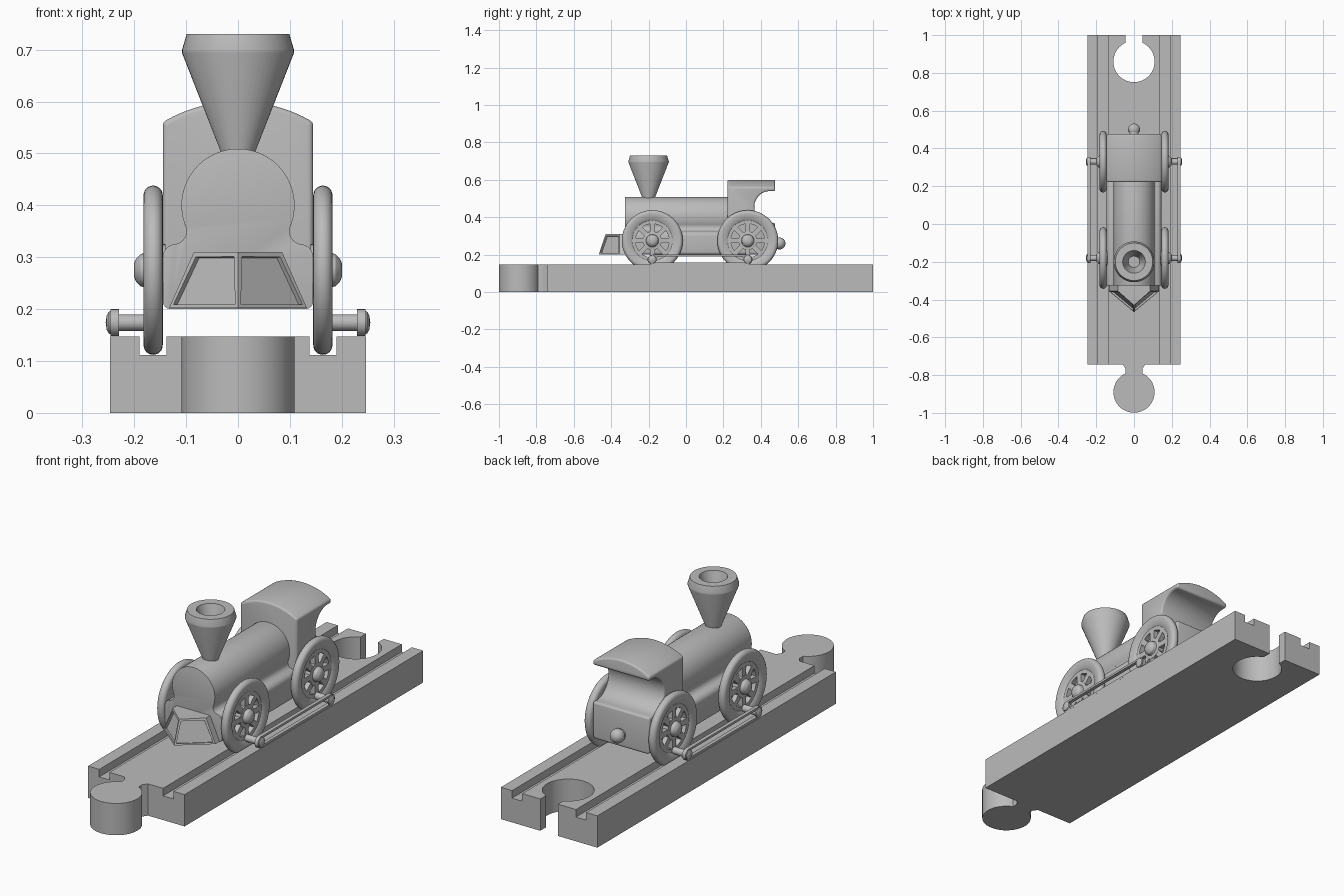
import bpy, bmesh
from math import pi, sin, cos, radians, asin
from mathutils import Vector, Matrix

if "Cube" in bpy.data.objects:
    bpy.data.objects.remove(bpy.data.objects["Cube"], do_unlink=True)

grey = bpy.data.materials.new("plain grey")
grey.use_nodes = True
grey.diffuse_color = (0.5, 0.5, 0.5, 1)
grey.node_tree.nodes["Principled BSDF"].inputs["Base Color"].default_value = (0.5, 0.5, 0.5, 1)


def build(name, bm):
    """Turn a bmesh into a scene object."""
    bmesh.ops.remove_doubles(bm, verts=bm.verts, dist=1e-5)
    bmesh.ops.recalc_face_normals(bm, faces=bm.faces)
    mesh = bpy.data.meshes.new(name)
    bm.to_mesh(mesh)
    bm.free()
    mesh.materials.append(grey)
    ob = bpy.data.objects.new(name, mesh)
    bpy.context.collection.objects.link(ob)
    return ob


def finish(ob, cutters=(), bevel=0):
    """Cut, round the sharp edges, bake the modifiers and smooth."""
    for c in cutters:
        c.hide_render = True
        m = ob.modifiers.new("cut", 'BOOLEAN')
        m.operation, m.solver, m.object = 'DIFFERENCE', 'EXACT', c
    if bevel:
        m = ob.modifiers.new("round", 'BEVEL')
        m.width, m.segments = bevel, 3
        m.limit_method, m.angle_limit = 'ANGLE', radians(45)
    bpy.ops.object.select_all(action='DESELECT')
    ob.select_set(True)
    bpy.context.view_layer.objects.active = ob
    if ob.modifiers:
        bpy.ops.object.convert(target='MESH')
    bpy.ops.object.shade_smooth_by_angle(angle=radians(32))
    for c in cutters:
        bpy.data.objects.remove(c, do_unlink=True)
    return ob


def arc(cx, cy, r, a, b, n=8):
    """Points of an arc, angles in degrees."""
    angles = [radians(a + (b - a) * i / n) for i in range(n + 1)]
    return [(cx + r * cos(t), cy + r * sin(t)) for t in angles]


def prism(name, pts, axis, a, b):
    """Extrude a flat outline along one axis from a to b."""
    place = {'x': lambda p, q, h: (h, p, q), 'y': lambda p, q, h: (p, h, q),
             'z': lambda p, q, h: (p, q, h)}[axis]
    bm = bmesh.new()
    lo = [bm.verts.new(place(p, q, a)) for p, q in pts]
    hi = [bm.verts.new(place(p, q, b)) for p, q in pts]
    bm.faces.new(lo)
    bm.faces.new(hi)
    for i in range(len(pts)):
        j = (i + 1) % len(pts)
        bm.faces.new((lo[i], lo[j], hi[j], hi[i]))
    return build(name, bm)


def lathe(name, pts, axis, centre, steps=48):
    """Spin a profile of (distance along axis, radius) about an axis."""
    ax = Vector(axis)
    out = Vector((0, 0, 1)) if abs(ax.z) < 0.5 else Vector((1, 0, 0))
    bm = bmesh.new()
    vs = [bm.verts.new(Vector(centre) + ax * h + out * r) for h, r in pts]
    es = [bm.edges.new(e) for e in zip(vs, vs[1:])]
    bmesh.ops.spin(bm, geom=vs + es, cent=centre, axis=ax, angle=2 * pi,
                   steps=steps, use_merge=True)
    return finish(build(name, bm))


def both_sides(half):
    """Mirror the right half of an outline, listed bottom to top."""
    return half + [(-x, y) for x, y in reversed(half) if abs(x) > 1e-4]


# Track with a peg at the front, a socket at the back and two wheel grooves
PEG_R, NECK = 0.109, 0.045
open_angle = asin(NECK / PEG_R) * 180 / pi
track_half = arc(0, -0.89, PEG_R, -90, 90 - open_angle, 24)
track_half += [(NECK, -0.765), (0.06, -0.743), (0.247, -0.743), (0.247, 1), (NECK, 1)]
track_half += arc(0, 0.86, PEG_R, 90 - open_angle, -90, 24)
track = prism("track", both_sides(track_half), 'z', 0, 0.147)
grooves = []
for side in (1, -1):
    x = side * 0.1635
    grooves.append(prism("groove_cutter", [(x - 0.026, 0.112), (x + 0.026, 0.112),
                                           (x + 0.026, 0.2), (x - 0.026, 0.2)], 'y', -0.9, 1.2))
finish(track, grooves)

# Boiler and chassis as one keyhole section
body_half = arc(0.13, 0.215, 0.015, -90, 0, 4) + arc(0.12, 0.3, 0.025, 0, 90, 6)
body_half += arc(0.1243, 0.35, 0.025, 270, 158.1) + arc(0, 0.4, 0.109, -21.9, 90, 24)
finish(prism("boiler_and_chassis", both_sides(body_half), 'y', -0.325, 0.25), bevel=0.008)

# Cab with arched roof and a hollow at the rear
cab_half = arc(0.13, 0.215, 0.015, -90, 0, 4) + arc(0.133, 0.553, 0.012, 0, 62, 5)
cab_half += arc(0, 0.315, 0.285, 61.7, 90, 10)
cab = prism("cab", both_sides(cab_half), 'y', 0.222, 0.476)
hollow = prism("cab_cutter", arc(0.45, 0.455, 0.085, 90, 270, 24) + [(0.6, 0.37), (0.6, 0.54)],
               'x', -0.3, 0.3)
finish(cab, [hollow], bevel=0.009)

# Funnel with a tapered bore
lathe("funnel", [(0.47, 0), (0.47, 0.032), (0.505, 0.034), (0.694, 0.108), (0.699, 0.108),
                 (0.73, 0.099), (0.73, 0.06), (0.63, 0.03), (0.63, 0)], (0, 0, 1), (0, -0.2, 0))

# Pointed cowcatcher with sunken panels
bm = bmesh.new()
low = [(0.133, -0.31), (0.133, -0.355), (0, -0.466), (-0.133, -0.355), (-0.133, -0.31)]
top = [(0.085, -0.31), (0.085, -0.355), (0, -0.43), (-0.085, -0.355), (-0.085, -0.31)]
lo = [bm.verts.new((x, y, 0.202)) for x, y in low]
hi = [bm.verts.new((x, y, 0.31)) for x, y in top]
bm.faces.new(lo)
bm.faces.new(hi)
walls = [bm.faces.new((lo[i], lo[(i + 1) % 5], hi[(i + 1) % 5], hi[i])) for i in range(5)]
bmesh.ops.recalc_face_normals(bm, faces=bm.faces)
for panel in walls[1:3]:
    bmesh.ops.inset_individual(bm, faces=[panel], thickness=0.012)
    shift = panel.normal * -0.01
    ring = bmesh.ops.extrude_discrete_faces(bm, faces=[panel])["faces"]
    # sink the panel and wall in its rim
    sunk = ring[0]
    old = [v for v in bm.verts if not v.link_faces]
    bmesh.ops.translate(bm, verts=sunk.verts, vec=shift)
finish(build("cowcatcher", bm))

# Rear coupling knob
knob = [(0.46, 0.024), (0.486, 0.024)] + [(0.5 + y, r) for y, r in arc(0, 0, 0.032, 115, 0, 10)]
lathe("coupling_knob", knob, (0, 1, 0), (0, 0, 0.26), 32)


def spokes(name, side, y, z):
    """Eight flat bars between hub and rim."""
    bm = bmesh.new()
    for i in range(8):
        m = Matrix.Translation((side * 0.16, y, z)) @ Matrix.Rotation(i * pi / 4, 4, 'X')
        m = m @ Matrix.Translation((0, 0, 0.07)) @ Matrix.Diagonal((0.022, 0.026, 0.06, 1))
        bmesh.ops.create_cube(bm, size=1, matrix=m)
    finish(build(name, bm))


def side_rod(name, side, ends, z):
    """Flat bar with a long slot that rides on both crank pins."""
    bm = bmesh.new()
    turns = [(ends[1], t) for t in range(-90, 91, 15)] + [(ends[0], t) for t in range(90, 271, 15)]
    rings = []
    for y, t in turns:
        c, s = cos(radians(t)), sin(radians(t))
        rings.append([bm.verts.new((side * x, y + r * c, z + r * s)) for x, r in
                      ((0.229, 0.016), (0.246, 0.016), (0.246, 0.026), (0.229, 0.026))])
    for a, b in zip(rings, rings[1:] + rings[:1]):
        for k in range(4):
            bm.faces.new((a[k], a[(k + 1) % 4], b[(k + 1) % 4], b[k]))
    finish(build(name, bm))


# Wheels, crank pins and side rods
AXLES = {"front": -0.18, "rear": 0.33}
WHEEL_Z, PIN_Z = 0.275, 0.174
tyre = [(0.145, 0.108)] + arc(0.1635, 0.1445, 0.0185, 180, 0, 12) + [(0.177, 0.116),
                                                                  (0.171, 0.108), (0.145, 0.108)]
inner_rim = [(0.147, 0.11), (0.147, 0.09), (0.171, 0.09), (0.171, 0.11)]
hub = [(0.14, 0), (0.14, 0.05), (0.172, 0.05), (0.174, 0.034), (0.188, 0.031),
       (0.196, 0.023), (0.2, 0.014), (0.2, 0)]
pin = [(0.16, 0), (0.16, 0.016), (0.244, 0.016), (0.244, 0.023), (0.249, 0.021),
       (0.253, 0.014), (0.255, 0)]
for side, hand in ((1, "left"), (-1, "right")):
    for end, y in AXLES.items():
        tag = f"{end}_{hand}"
        axis, centre = (side, 0, 0), (0, y, WHEEL_Z)
        lathe(tag + "_tyre", tyre, axis, centre)
        lathe(tag + "_inner_rim", inner_rim, axis, centre)
        lathe(tag + "_hub", hub, axis, centre, 32)
        spokes(tag + "_spokes", side, y, WHEEL_Z)
        lathe(tag + "_crank_pin", pin, axis, (0, y, PIN_Z), 24)
    side_rod(hand + "_side_rod", side, list(AXLES.values()), PIN_Z)
